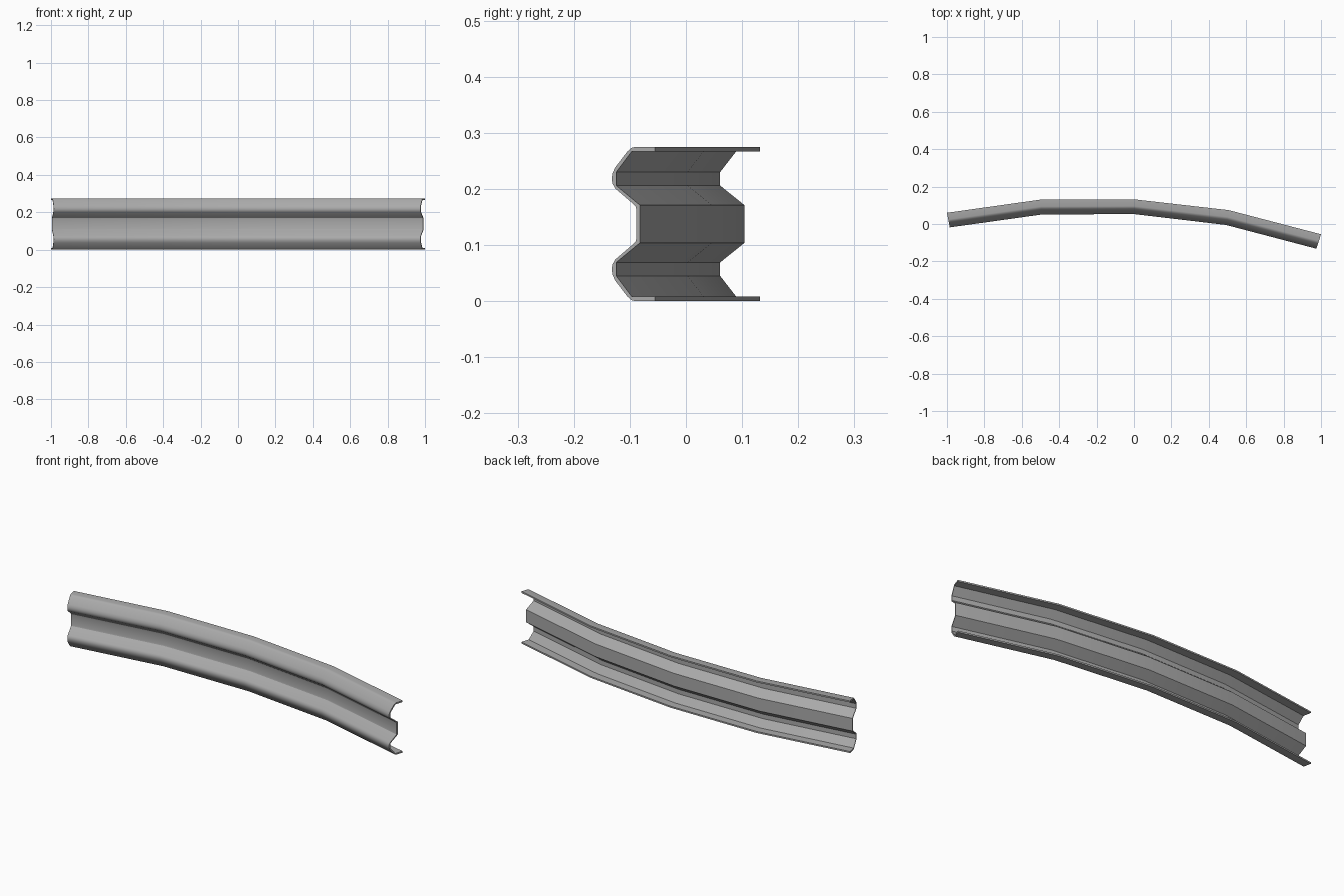
import bpy, bmesh
from mathutils import Vector

if "Cube" in bpy.data.objects:
    bpy.data.objects.remove(bpy.data.objects["Cube"])

# One galvanised colour
steel = bpy.data.materials.new("galvanised_grey")
steel.diffuse_color = (0.40, 0.40, 0.40, 1)
steel.use_nodes = True
steel.node_tree.nodes["Principled BSDF"].inputs["Base Color"].default_value = steel.diffuse_color

H = 0.275      # beam height
DEPTH = 0.08   # crest to flange edge

# Lower half of the W profile: (depth behind the crest, height)
outer = [(0.08, 0), (0.043, 0), (0.036, 0.002), (0.029, 0.008), (0.006, 0.037),
         (0.001, 0.048), (0, 0.057), (0.001, 0.065), (0.006, 0.074),
         (0.040, 0.102), (0.044, 0.106), (0.0455, 0.112)]
inner = [(0.08, 0.008), (0.037, 0.008), (0.008, 0.045), (0.008, 0.069), (0.052, 0.104)]


def mirrored(half):
    return half + [(d, H - z) for d, z in reversed(half)]


profile = mirrored(outer) + mirrored(inner)[::-1]

# Bend stations seen from above: (crest point, flange edge point)
stations = [((-0.985, -0.018), (-1.0, 0.060)),
            ((-0.492, 0.051), (-0.503, 0.130)),
            ((0.0, 0.053), (0.0, 0.132)),
            ((0.492, -0.005), (0.507, 0.074)),
            ((0.975, -0.132), (1.0, -0.055))]

# Sweep the profile through the stations
bm = bmesh.new()
rings = []
for front, back in stations:
    f, b = Vector(front), Vector(back)
    ring = []
    for d, z in profile:
        p = f.lerp(b, d / DEPTH)
        ring.append(bm.verts.new((p.x, p.y, z)))
    rings.append(ring)
n = len(profile)
for r, s in zip(rings, rings[1:]):
    for i in range(n):
        j = (i + 1) % n
        bm.faces.new((r[i], r[j], s[j], s[i]))
# End caps
caps = [bm.faces.new(rings[0]), bm.faces.new(rings[-1])]
bmesh.ops.recalc_face_normals(bm, faces=bm.faces[:])
bmesh.ops.triangulate(bm, faces=caps)

mesh = bpy.data.meshes.new("guard_rail_beam")
bm.to_mesh(mesh)
bm.free()
mesh.materials.append(steel)
beam = bpy.data.objects.new("guard_rail_beam", mesh)
bpy.context.collection.objects.link(beam)
bpy.context.view_layer.objects.active = beam
beam.select_set(True)
bpy.ops.object.shade_smooth_by_angle(angle=0.52)
